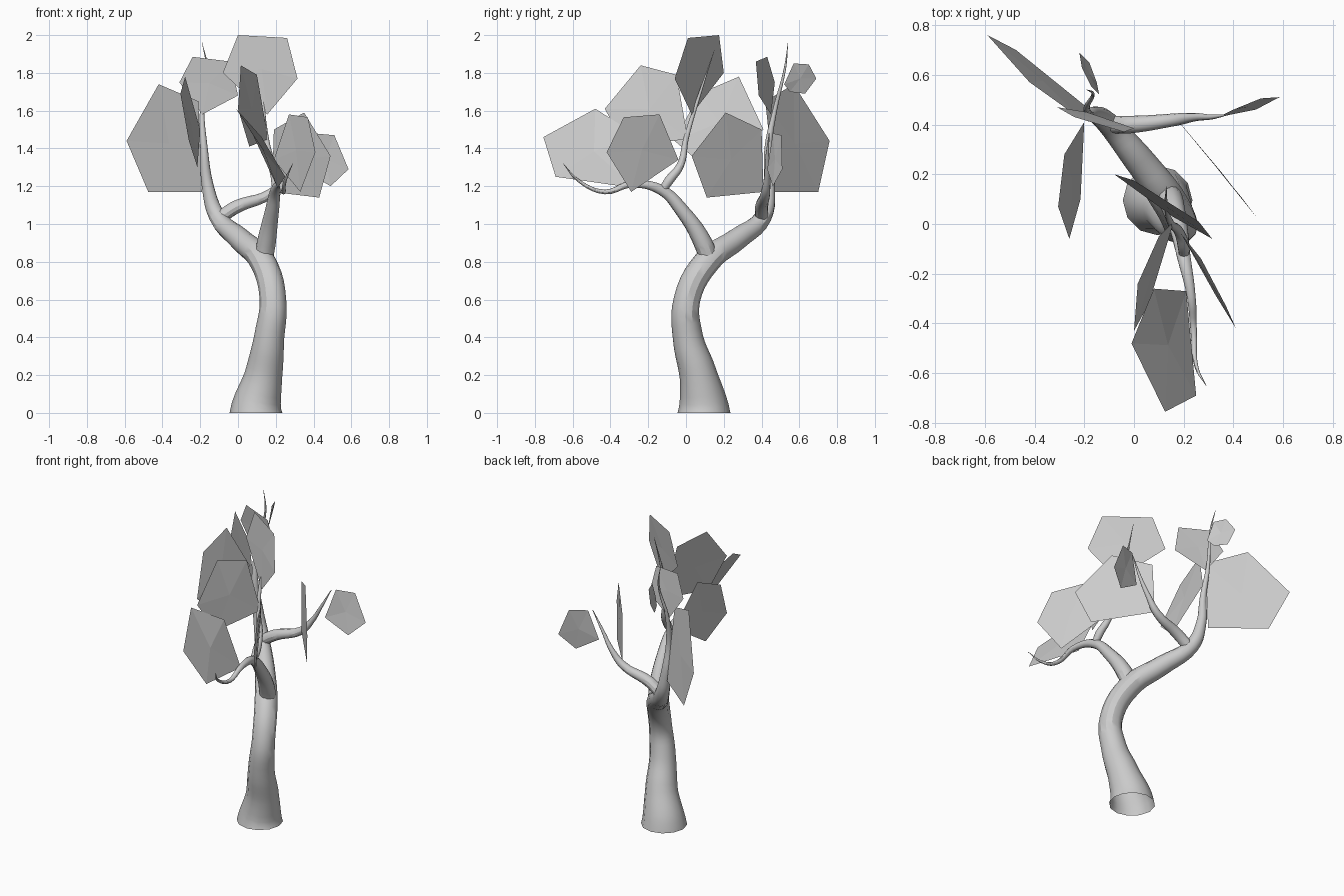
import bpy
import bmesh
from mathutils import Vector

default_cube = bpy.data.objects.get("Cube")
if default_cube:
    bpy.data.objects.remove(default_cube, do_unlink=True)


def make_material(name, value):
    material = bpy.data.materials.new(name)
    material.use_nodes = True
    colour = (value, value, value, 1)
    material.diffuse_color = colour
    material.node_tree.nodes["Principled BSDF"].inputs["Base Color"].default_value = colour
    return material


grey = make_material("plain grey", .6)


def limb(name, *points, upright=False):
    """Tapering round limb through points given as x, y, z, radius."""
    curve = bpy.data.curves.new(name, "CURVE")
    curve.dimensions = "3D"
    curve.bevel_depth = 1
    curve.bevel_resolution = 4
    curve.resolution_u = 5
    spline = curve.splines.new("BEZIER")
    spline.bezier_points.add(len(points) - 1)
    for knot, (x, y, z, radius) in zip(spline.bezier_points, points):
        knot.co = (x, y, z)
        knot.radius = radius
        knot.handle_left_type = knot.handle_right_type = "AUTO"
    obj = bpy.data.objects.new(name, curve)
    bpy.context.collection.objects.link(obj)
    if upright:
        # Level first ring, so the trunk stands flat on the ground
        root = spline.bezier_points[0]
        root.handle_left_type = root.handle_right_type = "FREE"
        root.handle_left = root.co - Vector((0, 0, .06))
        root.handle_right = root.co + Vector((0, 0, .06))
    bpy.ops.object.select_all(action="DESELECT")
    obj.select_set(True)
    bpy.context.view_layer.objects.active = obj
    bpy.ops.object.convert(target="MESH")
    obj = bpy.context.view_layer.objects.active
    obj.name = name
    obj.data.materials.clear()
    obj.data.materials.append(grey)
    bpy.ops.object.shade_smooth_by_angle()
    return obj


def leaf(name, *corners):
    """Flat many-cornered leaf card."""
    mesh = bpy.data.meshes.new(name)
    bm = bmesh.new()
    bm.faces.new([bm.verts.new(corner) for corner in corners])
    # Fan from the middle keeps the card clean when slightly bent
    bmesh.ops.poke(bm, faces=bm.faces[:])
    bm.to_mesh(mesh)
    bm.free()
    mesh.materials.append(grey)
    obj = bpy.data.objects.new(name, mesh)
    bpy.context.collection.objects.link(obj)
    return obj


# Trunk, leaning back into the rear limb and its long upright twig
limb("trunk",
     (.095, .095, 0, .14), (.135, .065, .2, .1), (.165, .01, .4, .08),
     (.185, .005, .6, .07), (.13, .11, .8, .07), (.01, .27, .92, .06),
     (-.11, .41, 1.04, .045), (-.16, .44, 1.2, .032), (-.18, .435, 1.4, .02),
     (-.19, .47, 1.6, .012), (-.165, .525, 1.83, .006), (-.19, .54, 1.96, .001),
     upright=True)

# Front limb with its drooping end
limb("front_branch",
     (.13, .13, .78, .05), (.15, .09, .9, .05), (.18, -.02, 1.07, .037),
     (.2, -.13, 1.18, .028), (.23, -.29, 1.21, .018), (.24, -.43, 1.17, .013),
     (.25, -.57, 1.23, .008), (.29, -.65, 1.32, .001))

# Upright shoot on the front limb
limb("front_shoot",
     (.2, -.13, 1.17, .02), (.2, -.09, 1.23, .025), (.18, -.03, 1.31, .02),
     (.15, 0, 1.45, .014), (.13, .07, 1.68, .008), (.13, .15, 1.92, .001))

# Side limb leaving the rear fork
limb("side_branch",
     (-.1, .4, 1.03, .035), (-.01, .4, 1.09, .035), (.17, .42, 1.16, .025),
     (.25, .43, 1.25, .016), (.31, .43, 1.35, .01), (.38, .44, 1.48, .002))

# Leaf cards
leaf("rear_right_leaf",
     (-.59, .76, 1.44), (-.475, .7, 1.17), (-.19, .47, 1.17),
     (-.21, .42, 1.65), (-.42, .57, 1.74))
leaf("right_leaf",
     (-.28, .28, 1.78), (-.305, .07, 1.69), (-.26, -.06, 1.44),
     (-.215, .1, 1.3), (-.2, .41, 1.5))
leaf("top_leaf",
     (0, .175, 2), (.26, .01, 1.985), (.315, -.06, 1.77),
     (.155, .03, 1.58), (-.08, .2, 1.8))
leaf("front_upper_leaf",
     (.015, -.24, 1.84), (.1, -.05, 1.79), (.16, .01, 1.45),
     (.06, -.32, 1.41), (0, -.43, 1.61))
leaf("front_tip_leaf",
     (-.01, -.48, 1.61), (.08, -.26, 1.47), (.21, -.27, 1.19),
     (.25, -.69, 1.25), (.125, -.755, 1.46))
leaf("front_left_leaf",
     (.41, -.42, 1.38), (.37, -.33, 1.565), (.27, -.14, 1.58),
     (.19, -.04, 1.34), (.33, -.29, 1.17))
leaf("left_leaf",
     (.49, .03, 1.36), (.35, .21, 1.59), (.19, .4, 1.5),
     (.18, .41, 1.17), (.43, .11, 1.14))
leaf("rear_left_leaf",
     (.585, .51, 1.29), (.51, .505, 1.47), (.4, .46, 1.48),
     (.34, .43, 1.29), (.49, .46, 1.2))
leaf("rear_upper_leaf",
     (-.31, .47, 1.75), (-.24, .43, 1.885), (-.04, .37, 1.86),
     (0, .385, 1.68), (-.19, .45, 1.58))
leaf("rear_tip_leaf",
     (-.14, .52, 1.74), (-.15, .57, 1.85), (-.18, .65, 1.845),
     (-.22, .69, 1.77), (-.21, .63, 1.69), (-.17, .55, 1.7))
